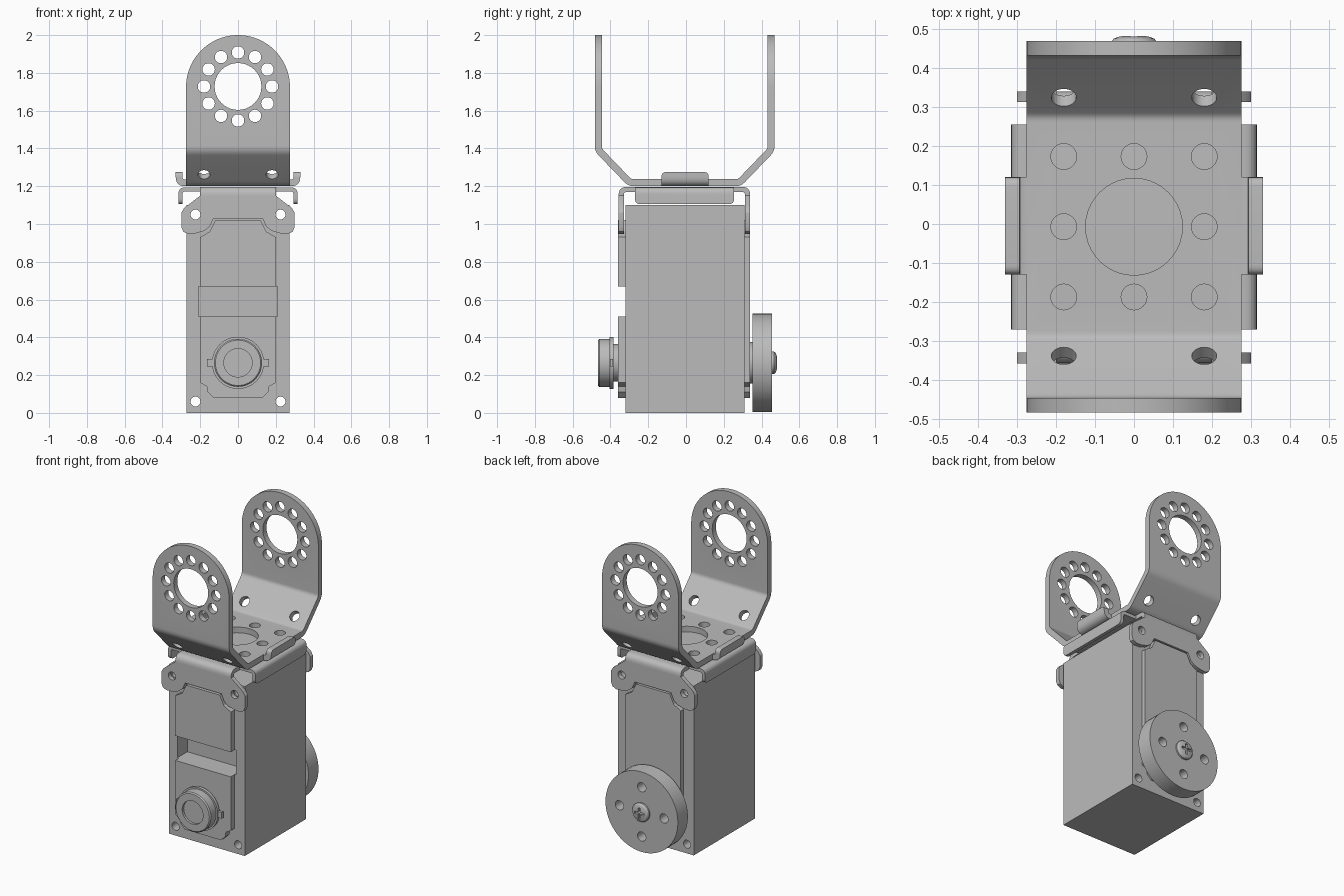
import bpy, bmesh, math
from mathutils import Vector, Matrix

if "Cube" in bpy.data.objects:
    bpy.data.objects.remove(bpy.data.objects["Cube"])

grey = bpy.data.materials.new("plain grey")
grey.use_nodes = True
grey.diffuse_color = (0.5, 0.5, 0.5, 1)
grey.node_tree.nodes["Principled BSDF"].inputs["Base Color"].default_value = (0.5, 0.5, 0.5, 1)

parts = []
AXES = {"X": lambda u, v, w: (w, u, v), "Y": lambda u, v, w: (u, w, v), "Z": lambda u, v, w: (u, v, w)}


def finish(name, bm):
    bmesh.ops.remove_doubles(bm, verts=bm.verts, dist=1e-5)
    bmesh.ops.recalc_face_normals(bm, faces=bm.faces)
    mesh = bpy.data.meshes.new(name)
    bm.to_mesh(mesh)
    bm.free()
    obj = bpy.data.objects.new(name, mesh)
    bpy.context.collection.objects.link(obj)
    parts.append(obj)
    return obj


def prism(name, axis, lo, hi, outline, *holes):
    """Closed plate with holes, extruded along an axis."""
    bm = bmesh.new()
    place = AXES[axis]
    caps = ([], [])
    for loop in (outline, *holes):
        rings = [[bm.verts.new(place(u, v, w)) for u, v in loop] for w in (lo, hi)]
        n = len(loop)
        for i in range(n):
            j = (i + 1) % n
            for cap, ring in zip(caps, rings):
                cap.append(bm.edges.new((ring[i], ring[j])))
            bm.faces.new((rings[0][i], rings[0][j], rings[1][j], rings[1][i]))
    for cap in caps:
        bmesh.ops.triangle_fill(bm, edges=cap, use_beauty=True, normal=Vector(place(0, 0, 1)))
    return finish(name, bm)


def lathe(name, profile, z):
    """Turned part about a front-to-back axis; profile is (radius, y)."""
    bm = bmesh.new()
    verts = [bm.verts.new((r, y, z)) for r, y in profile]
    edges = [bm.edges.new(pair) for pair in zip(verts, verts[1:])]
    bmesh.ops.spin(bm, geom=verts + edges, cent=(0, 0, z), axis=(0, 1, 0),
                   angle=math.tau, steps=48, use_merge=True)
    return finish(name, bm)


def circle(u, v, r, n=24):
    return [(u + r * math.cos(math.tau * i / n), v + r * math.sin(math.tau * i / n)) for i in range(n)]


def rect(u0, u1, v0, v1):
    return [(u0, v0), (u1, v0), (u1, v1), (u0, v1)]


def mirrored(half):
    return half + [(-u, v) for u, v in reversed(half)]


def rounded(path, d, steps=6):
    """Open path with its inner corners replaced by curves."""
    pts = [Vector(p) for p in path]
    out = [pts[0]]
    for a, p, b in zip(pts, pts[1:], pts[2:]):
        s, e = p + (a - p).normalized() * d, p + (b - p).normalized() * d
        for i in range(steps + 1):
            t = i / steps
            out.append(s * (1 - t) ** 2 + p * 2 * t * (1 - t) + e * t * t)
    return out + [pts[-1]]


def bent_sheet(path, d, thick):
    """Cross-section of a folded sheet, thickened to the left of its path."""
    pts = rounded(path, d)
    inner = []
    for i, p in enumerate(pts):
        a = (p - pts[i - 1]).normalized() if i else (pts[1] - p).normalized()
        b = (pts[i + 1] - p).normalized() if i < len(pts) - 1 else a
        t = (a + b).normalized()
        inner.append(p + Vector((-t.y, t.x)) * thick / max(t.dot(a), 0.5))
    return [tuple(p) for p in pts + inner[::-1]]


def combine(obj, cutter, operation="DIFFERENCE"):
    mod = obj.modifiers.new("cut", "BOOLEAN")
    mod.operation, mod.solver, mod.object = operation, "EXACT", cutter
    graph = bpy.context.evaluated_depsgraph_get()
    mesh = bpy.data.meshes.new_from_object(obj.evaluated_get(graph))
    obj.modifiers.clear()
    obj.data = mesh
    parts.remove(cutter)
    bpy.data.objects.remove(cutter)


AXLE = 0.265
MID = -0.007
SCREW_X, LOW, HIGH = 0.225, 0.06, 1.05

# Servo body with through holes and a front recess
corner_holes = [circle(s * SCREW_X, z, 0.026) for s in (-1, 1) for z in (LOW, HIGH)]
body = prism("servo_body", "Y", -0.32, 0.31, rect(-0.273, 0.273, 0, 1.1), *corner_holes)
combine(body, prism("recess_cutter", "Y", -0.4, -0.22, rect(-0.21, 0.21, 0.51, 0.67)))

# Raised panels
foot = [(0.13, 0.08), (0.16, 0.11), (0.165, 0.14), (0.2, 0.16)]
head = [(0.2, 0.93), (0.15, 0.96), (0.12, 1.02)]
prism("front_lower_panel", "Y", -0.36, -0.32, mirrored(foot + [(0.2, 0.51)]))
prism("front_upper_panel", "Y", -0.36, -0.32, mirrored([(0.2, 0.67)] + head))
prism("back_panel", "Y", 0.31, 0.34, mirrored(foot + head))

# Front bearing knob with locating tabs
lathe("front_knob", [(0, -0.45), (0.075, -0.45), (0.075, -0.466), (0.12, -0.466), (0.127, -0.459),
                     (0.127, -0.405), (0.138, -0.405), (0.138, -0.385), (0.1, -0.385),
                     (0.1, -0.35), (0, -0.35)], AXLE)
prism("knob_tabs", "Y", -0.403, -0.386, rect(-0.165, 0.165, AXLE - 0.02, AXLE + 0.02))

# Back output horn and its cross-head screw
horn_holes = [circle(x, AXLE + z, 0.03) for x, z in ((0.16, 0), (-0.16, 0), (0, 0.16), (0, -0.16))]
prism("output_horn", "Y", 0.352, 0.455, circle(0, AXLE, 0.26, 64), *horn_holes)
prism("output_shaft", "Y", 0.33, 0.36, circle(0, AXLE, 0.11, 32))
screw = lathe("horn_screw", [(0, 0.483), (0.035, 0.481), (0.052, 0.475), (0.06, 0.465),
                             (0.06, 0.44), (0, 0.44)], AXLE)
for w, h in ((0.035, 0.008), (0.008, 0.035)):
    combine(screw, prism("slot_cutter", "Y", 0.468, 0.5, rect(-w, w, AXLE - h, AXLE + h)))

# Lower mounting bracket: folded strip trimmed to its eared outline
fold = [(0.34, 0.9), (0.34, 1.197), (-0.357, 1.197), (-0.357, 0.9)]
mount = prism("mount_bracket", "X", -0.4, 0.4, bent_sheet(fold, 0.045, 0.028))
ears = [(0.2, 1.25), (0.2, 1.15), (0.285, 1.085), (0.3, 1.06), (0.3, 0.985), (0.29, 0.96), (0.265, 0.948),
        (0.225, 0.95), (0.18, 0.963), (0.15, 0.985), (0.13, 1.03)]
combine(mount, prism("ear_outline", "Y", -0.6, 0.6, mirrored(ears), *corner_holes), "INTERSECT")

# Side flanges of the mount
flange_fold = [(0.315, 1.105), (0.315, 1.194), (-0.315, 1.194), (-0.315, 1.105)]
flange = prism("mount_side_flanges", "Y", -0.5, 0.5, bent_sheet(flange_fold, 0.035, 0.022))
trim = rounded([(-0.27, 1.3), (-0.27, 1.105), (0.255, 1.105), (0.255, 1.3)], 0.03)
combine(flange, prism("flange_trim", "X", -0.5, 0.5, trim), "INTERSECT")

# Upper yoke: folded strip trimmed to round-topped arms with hole rings
yoke_fold = [(-0.476, 2.1), (-0.476, 1.385), (-0.298, 1.2), (0.298, 1.2), (0.476, 1.385), (0.476, 2.1)]
yoke_fold = [(y + MID, z) for y, z in yoke_fold]
yoke = prism("yoke_bracket", "X", -0.5, 0.5, bent_sheet(yoke_fold, 0.03, 0.037))
dome = [(0.275 * math.cos(math.pi * i / 40), 1.725 + 0.275 * math.sin(math.pi * i / 40)) for i in range(41)]
ring = [circle(0.18 * math.cos(math.tau * i / 12), 1.728 + 0.18 * math.sin(math.tau * i / 12), 0.033)
        for i in range(12)]
combine(yoke, prism("arm_outline", "Y", -0.7, 0.7, [(-0.275, 1.1), (0.275, 1.1)] + dome,
                    circle(0, 1.728, 0.124, 40), *ring), "INTERSECT")

# Holes in the yoke floor and its sloped shoulders
combine(yoke, prism("centre_cutter", "Z", 1.1, 1.3, circle(0, MID, 0.124, 40)))
for x in (-0.18, 0, 0.18):
    for y in (-0.18, 0, 0.18):
        if x or y:
            combine(yoke, prism("floor_cutter", "Z", 1.1, 1.3, circle(x, MID + y, 0.033)))
for x in (-0.18, 0.18):
    for side in (-1, 1):
        drill = prism("shoulder_cutter", "Z", -0.08, 0.08, circle(0, 0, 0.032))
        drill.data.transform(Matrix.Translation((x, MID + side * 0.345, 1.274))
                             @ Matrix.Rotation(side * math.radians(46), 4, "X"))
        combine(yoke, drill)

# Curled side lips of the yoke
lip_trim = rounded([(-0.13, 1.1), (-0.13, 1.275), (0.12, 1.275), (0.12, 1.1)], 0.025)
for side, label in ((1, "left"), (-1, "right")):
    section = bent_sheet([(0.255, 1.2), (0.33, 1.2), (0.33, 1.3)], 0.05, 0.036)
    lip = prism(label + "_yoke_lip", "Y", -0.3, 0.3, [(side * x, z) for x, z in section])
    combine(lip, prism("lip_trim", "X", -0.5, 0.5, lip_trim), "INTERSECT")

# Shared material and shading
bpy.ops.object.select_all(action="DESELECT")
for obj in parts:
    obj.data.materials.clear()
    obj.data.materials.append(grey)
    obj.select_set(True)
bpy.context.view_layer.objects.active = parts[0]
bpy.ops.object.shade_smooth_by_angle(angle=math.radians(30))
